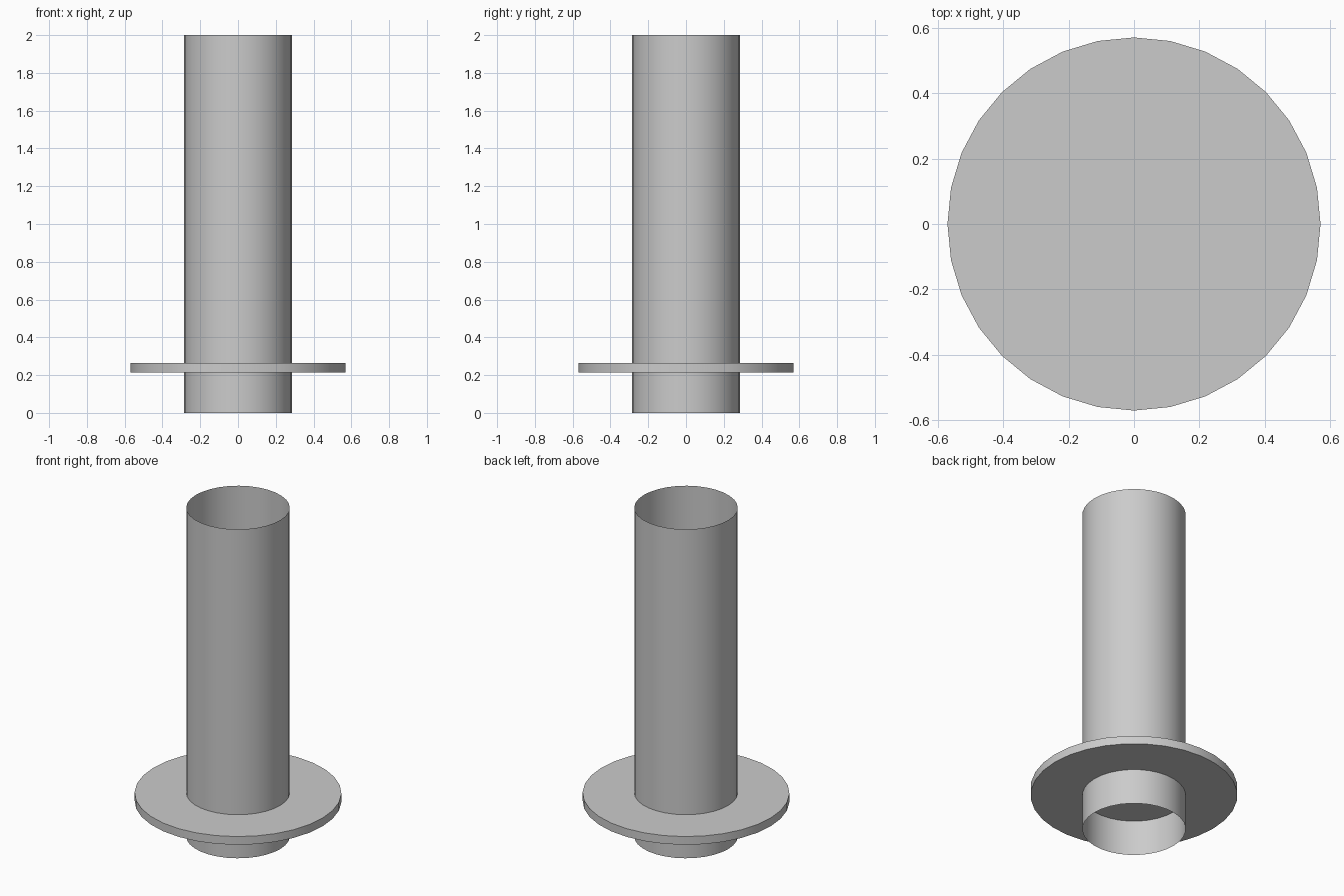
import bpy

if "Cube" in bpy.data.objects:
    bpy.data.objects.remove(bpy.data.objects["Cube"])

SIDES = 32


def cylinder(name, radius, z0, z1, fill):
    bpy.ops.mesh.primitive_cylinder_add(
        vertices=SIDES, radius=radius, depth=z1 - z0,
        end_fill_type=fill, location=(0, 0, (z0 + z1) / 2))
    obj = bpy.context.object
    obj.name = name
    bpy.ops.object.shade_smooth_by_angle()
    return obj


# Thin-walled tube, open at both ends
cylinder("tube", 0.285, 0.0, 2.0, 'NOTHING')

# Solid disc crossing the tube near its foot
cylinder("flange", 0.57, 0.215, 0.265, 'NGON')
